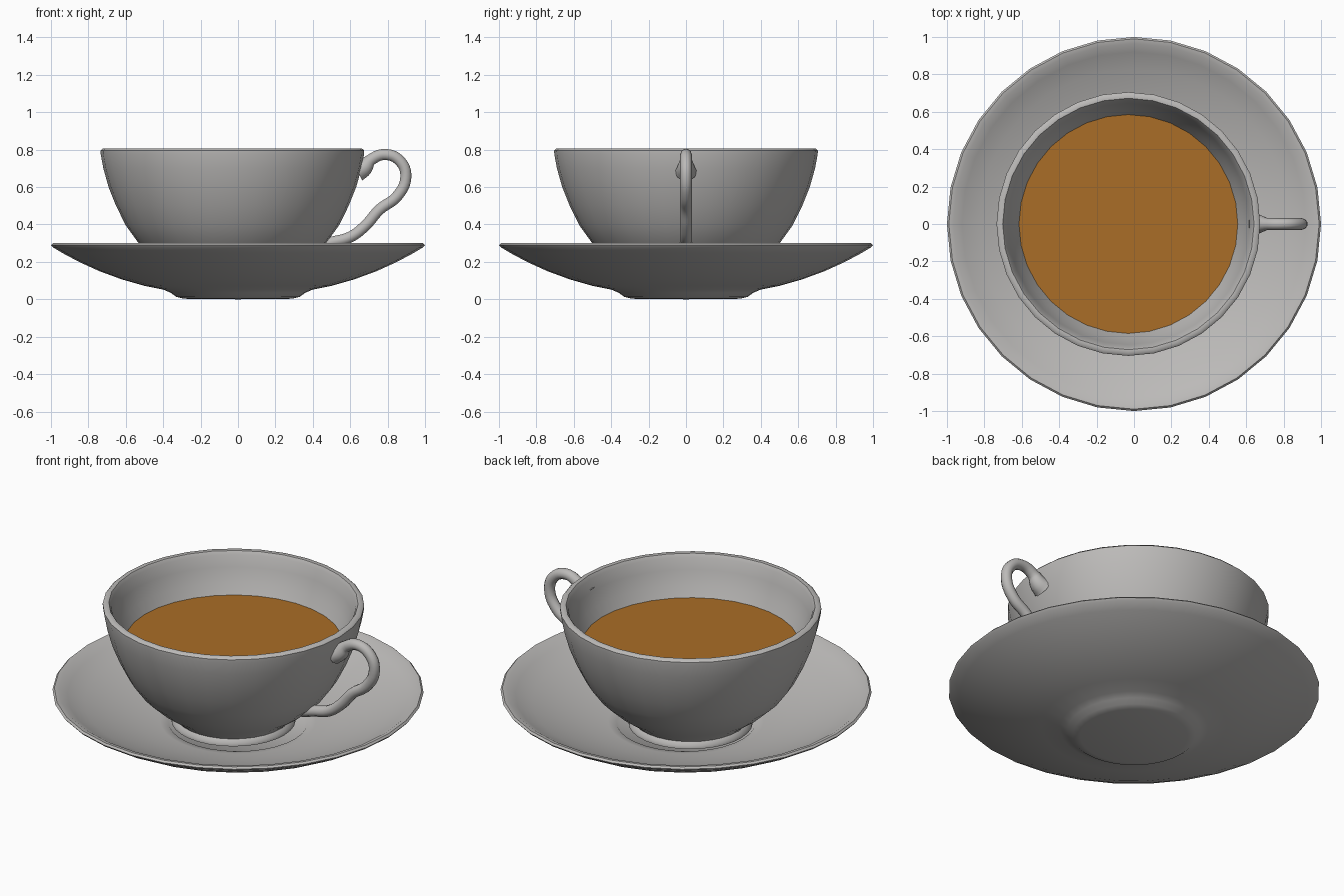
import bpy, bmesh, math

if "Cube" in bpy.data.objects:
    bpy.data.objects.remove(bpy.data.objects["Cube"])

SEG = 32


def material(name, rgb):
    m = bpy.data.materials.new(name)
    m.diffuse_color = (*rgb, 1)
    m.use_nodes = True
    m.node_tree.nodes["Principled BSDF"].inputs["Base Color"].default_value = m.diffuse_color
    return m


china = material("grey_china", (0.50, 0.49, 0.48))
brown = material("brown_tea", (0.40, 0.155, 0.02))


def lathe(name, profile, mat, x=0.0):
    """Spin a list of (radius, z) points around a vertical axis."""
    bm = bmesh.new()
    rings = []
    for r, z in profile:
        if r == 0:
            rings.append([bm.verts.new((x, 0, z))])
        else:
            rings.append([bm.verts.new((x + r * math.cos(2 * math.pi * i / SEG),
                                        r * math.sin(2 * math.pi * i / SEG), z))
                          for i in range(SEG)])
    for a, b in zip(rings, rings[1:]):
        for i in range(SEG):
            j = (i + 1) % SEG
            if len(a) == 1:
                bm.faces.new((a[0], b[i], b[j]))
            elif len(b) == 1:
                bm.faces.new((a[i], a[j], b[0]))
            else:
                bm.faces.new((a[i], a[j], b[j], b[i]))
    bmesh.ops.recalc_face_normals(bm, faces=bm.faces)
    me = bpy.data.meshes.new(name)
    bm.to_mesh(me)
    bm.free()
    me.materials.append(mat)
    ob = bpy.data.objects.new(name, me)
    bpy.context.collection.objects.link(ob)
    bpy.ops.object.select_all(action='DESELECT')
    ob.select_set(True)
    bpy.context.view_layer.objects.active = ob
    bpy.ops.object.shade_smooth_by_angle(angle=math.radians(50))
    return ob


# saucer: underside from the centre out, over the lip, back in to the well
lathe("saucer", [
    (0, 0), (0.29, 0.003), (0.33, 0.013), (0.36, 0.035), (0.40, 0.052),
    (0.50, 0.072), (0.62, 0.106), (0.74, 0.150), (0.85, 0.200), (0.94, 0.248),
    (0.99, 0.278), (1.0, 0.290), (0.99, 0.300), (0.965, 0.296), (0.92, 0.268),
    (0.83, 0.228), (0.70, 0.180), (0.55, 0.137), (0.42, 0.112), (0.375, 0.106),
    (0.36, 0.090), (0, 0.085)], china)

# cup: foot, outer wall, rounded rim, inner wall
CX = -0.03
lathe("cup", [
    (0, 0.10), (0.31, 0.10), (0.335, 0.108), (0.335, 0.125), (0.315, 0.143),
    (0.335, 0.163), (0.42, 0.226), (0.505, 0.305), (0.57, 0.395), (0.622, 0.50),
    (0.662, 0.60), (0.69, 0.70), (0.704, 0.775), (0.705, 0.795), (0.693, 0.806),
    (0.672, 0.804), (0.660, 0.785), (0.645, 0.72), (0.615, 0.64), (0.578, 0.56),
    (0.52, 0.45), (0.43, 0.33), (0.29, 0.23), (0, 0.20)], china, CX)

# tea surface
lathe("tea", [(0, 0.58), (0.3, 0.58), (0.585, 0.58)], brown, CX)

# handle: tube swept along a smooth path, thickened where it joins the rim
path = [(0.64, 0.685, 1.9), (0.67, 0.70, 1.6), (0.71, 0.745, 1.05), (0.79, 0.774, 1),
        (0.87, 0.735, 1), (0.897, 0.65, 1), (0.85, 0.55, 1), (0.757, 0.48, 1),
        (0.68, 0.393, 1), (0.60, 0.333, 1), (0.50, 0.305, 1), (0.42, 0.285, 1.1)]
cu = bpy.data.curves.new("handle", 'CURVE')
cu.dimensions = '3D'
cu.bevel_depth = 0.031
cu.bevel_resolution = 3
cu.resolution_u = 5
cu.use_fill_caps = True
sp = cu.splines.new('BEZIER')
sp.bezier_points.add(len(path) - 1)
for p, (x, z, r) in zip(sp.bezier_points, path):
    p.co = (x, 0, z)
    p.radius = r
    p.handle_left_type = p.handle_right_type = 'AUTO'
sp.use_smooth = True
cu.materials.append(china)
handle = bpy.data.objects.new("handle", cu)
bpy.context.collection.objects.link(handle)
bpy.ops.object.select_all(action='DESELECT')
handle.select_set(True)
bpy.context.view_layer.objects.active = handle
bpy.ops.object.convert(target='MESH')
bpy.ops.object.shade_smooth_by_angle(angle=math.radians(50))
